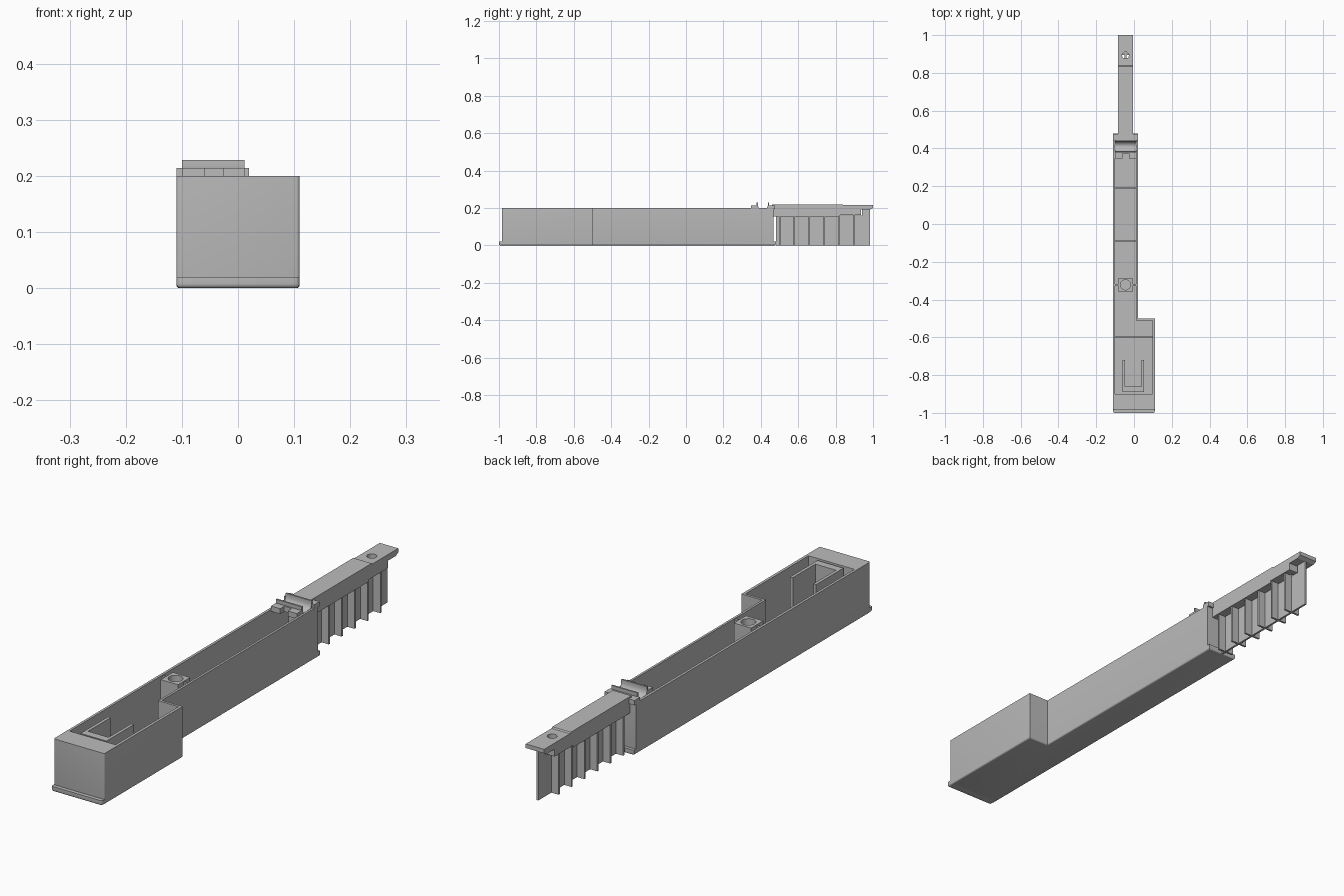
import bpy, bmesh, math
from mathutils import Vector

cube = bpy.data.objects.get("Cube")
if cube:
    bpy.data.objects.remove(cube, do_unlink=True)

grey = bpy.data.materials.new("plain_grey")
grey.use_nodes = True
grey.diffuse_color = (0.5, 0.5, 0.5, 1)
grey.node_tree.nodes["Principled BSDF"].inputs["Base Color"].default_value = (0.5, 0.5, 0.5, 1)


def finish(name, bm, smooth=False):
    bmesh.ops.recalc_face_normals(bm, faces=bm.faces[:])
    mesh = bpy.data.meshes.new(name)
    bm.to_mesh(mesh)
    bm.free()
    mesh.materials.append(grey)
    obj = bpy.data.objects.new(name, mesh)
    bpy.context.collection.objects.link(obj)
    if smooth:
        bpy.ops.object.select_all(action="DESELECT")
        obj.select_set(True)
        bpy.context.view_layer.objects.active = obj
        bpy.ops.object.shade_smooth_by_angle(angle=math.radians(35))
    return obj


def prism(name, outline, axis, lo, hi, round_edge=None, radius=0.008):
    """Extrude a 2D outline along z (xy outline) or x (yz outline)."""
    bm = bmesh.new()
    place = (lambda p: (p[0], p[1], lo)) if axis == "z" else (lambda p: (lo, p[0], p[1]))
    face = bm.faces.new([bm.verts.new(place(p)) for p in outline])
    grown = bmesh.ops.extrude_face_region(bm, geom=[face])
    shift = Vector((0, 0, hi - lo)) if axis == "z" else Vector((hi - lo, 0, 0))
    bmesh.ops.translate(bm, vec=shift, verts=[v for v in grown["geom"] if isinstance(v, bmesh.types.BMVert)])
    if round_edge:
        edges = [e for e in bm.edges if round_edge(*[v.co for v in e.verts])]
        bmesh.ops.bevel(bm, geom=edges, offset=radius, segments=4, profile=0.5, affect="EDGES")
    return finish(name, bm, bool(round_edge))


def box(name, x0, x1, y0, y1, z0, z1, **rounding):
    return prism(name, [(x0, y0), (x1, y0), (x1, y1), (x0, y1)], "z", z0, z1, **rounding)


def cylinder(name, x, y, r, z0, z1):
    points = [(x + r * math.cos(i * math.tau / 32), y + r * math.sin(i * math.tau / 32)) for i in range(32)]
    return prism(name, points, "z", z0, z1)


def cut(obj, cutter):
    cutter.hide_render = True
    mod = obj.modifiers.new("cut", "BOOLEAN")
    mod.operation = "DIFFERENCE"
    mod.solver = "EXACT"
    mod.object = cutter
    bpy.ops.object.select_all(action="DESELECT")
    obj.select_set(True)
    bpy.context.view_layer.objects.active = obj
    bpy.ops.object.modifier_apply(modifier=mod.name)
    bpy.data.objects.remove(cutter, do_unlink=True)


def l_shape(left, right, inner, front, step, back):
    return [(left, front), (right, front), (right, step), (inner, step), (inner, back), (left, back)]


def bottom_edge(a, b):
    return a.z < 0.001 and b.z < 0.001


def outer_corner(a, b):
    return bottom_edge(a, b) or (abs(a.z - b.z) > 0.01 and a.y < -0.9)


# Open L-shaped housing with a solid front deck
housing = prism("housing", l_shape(-0.11, 0.11, 0.02, -0.985, -0.5, 0.468), "z", 0, 0.2,
                round_edge=outer_corner, radius=0.006)
cut(housing, prism("cavity", l_shape(-0.1, 0.099, 0.011, -0.9, -0.51, 0.455), "z", 0.01, 0.3))

# Skirts at both ends
box("front_skirt", -0.11, 0.11, -1, -0.96, 0, 0.02, round_edge=outer_corner)
box("rear_skirt", -0.11, 0.02, 0.44, 0.48, 0, 0.02, round_edge=bottom_edge, radius=0.006)

# Low ribs across the floor
for i, (y, x1) in enumerate([(-0.6, 0.1), (-0.09, 0.012), (0.19, 0.012)]):
    box(f"floor_rib_{i + 1}", -0.102, x1, y - 0.004, y + 0.004, 0.005, 0.03)

# U-shaped holder in the wide bay
prism("holder", [(-0.06, -0.89), (0.053, -0.89), (0.053, -0.72), (0.041, -0.72), (0.041, -0.86),
                 (-0.048, -0.86), (-0.048, -0.72), (-0.06, -0.72)], "z", 0.005, 0.198)

# Screw post with its side webs
post = box("screw_post", -0.083, -0.008, -0.36, -0.285, 0.005, 0.2)
cut(post, cylinder("post_bore", -0.045, -0.322, 0.027, 0.04, 0.3))
for name, x0, x1 in [("post_web_right", -0.102, -0.082), ("post_web_left", -0.009, 0.013)]:
    box(name, x0, x1, -0.327, -0.317, 0.005, 0.195)

# Half-pipe cradle across the rear
arc = [math.pi + math.pi * i / 16 for i in range(17)]
outer = [(0.411 + 0.034 * math.cos(a), 0.219 + 0.036 * math.sin(a)) for a in arc]
inner = [(0.411 + 0.027 * math.cos(a), 0.219 + 0.029 * math.sin(a)) for a in reversed(arc)]
lips = [(0.445, 0.229), (0.438, 0.229)], [(0.384, 0.229), (0.377, 0.229)]
cradle = prism("cradle", outer + lips[0] + inner + lips[1], "x", -0.1, 0.012)
cradle.select_set(True)
bpy.context.view_layer.objects.active = cradle
bpy.ops.object.shade_smooth_by_angle(angle=math.radians(35))

# Cradle tabs and rear bridge
box("tab_right", -0.1, -0.06, 0.347, 0.38, 0.193, 0.214)
box("tab_left", -0.027, 0.012, 0.347, 0.38, 0.193, 0.214)
box("tab_bar", -0.1, 0.012, 0.372, 0.382, 0.193, 0.214)
box("rear_bridge", -0.11, 0.02, 0.442, 0.476, 0.195, 0.214)

# Arm with stepped underside and a screw hole near the tip
arm = prism("arm", [(0.46, 0.155), (0.82, 0.155), (0.82, 0.163), (0.935, 0.163), (0.935, 0.192), (0.985, 0.192),
                    (1, 0.2), (1, 0.216), (0.84, 0.216), (0.835, 0.22), (0.46, 0.22)], "x", -0.085, -0.005)
cut(arm, cylinder("arm_bore", -0.045, 0.893, 0.018, 0.1, 0.3))

# Hanging web and its cross ribs
prism("arm_web", [(0.48, 0), (0.985, 0), (0.985, 0.195), (0.94, 0.195), (0.94, 0.16), (0.48, 0.16)],
      "x", -0.049, -0.041)
for i in range(6):
    y = 0.5 + i * 0.08
    box(f"arm_rib_{i + 1}", -0.08, -0.01, y - 0.004, y + 0.004, 0, 0.165)
